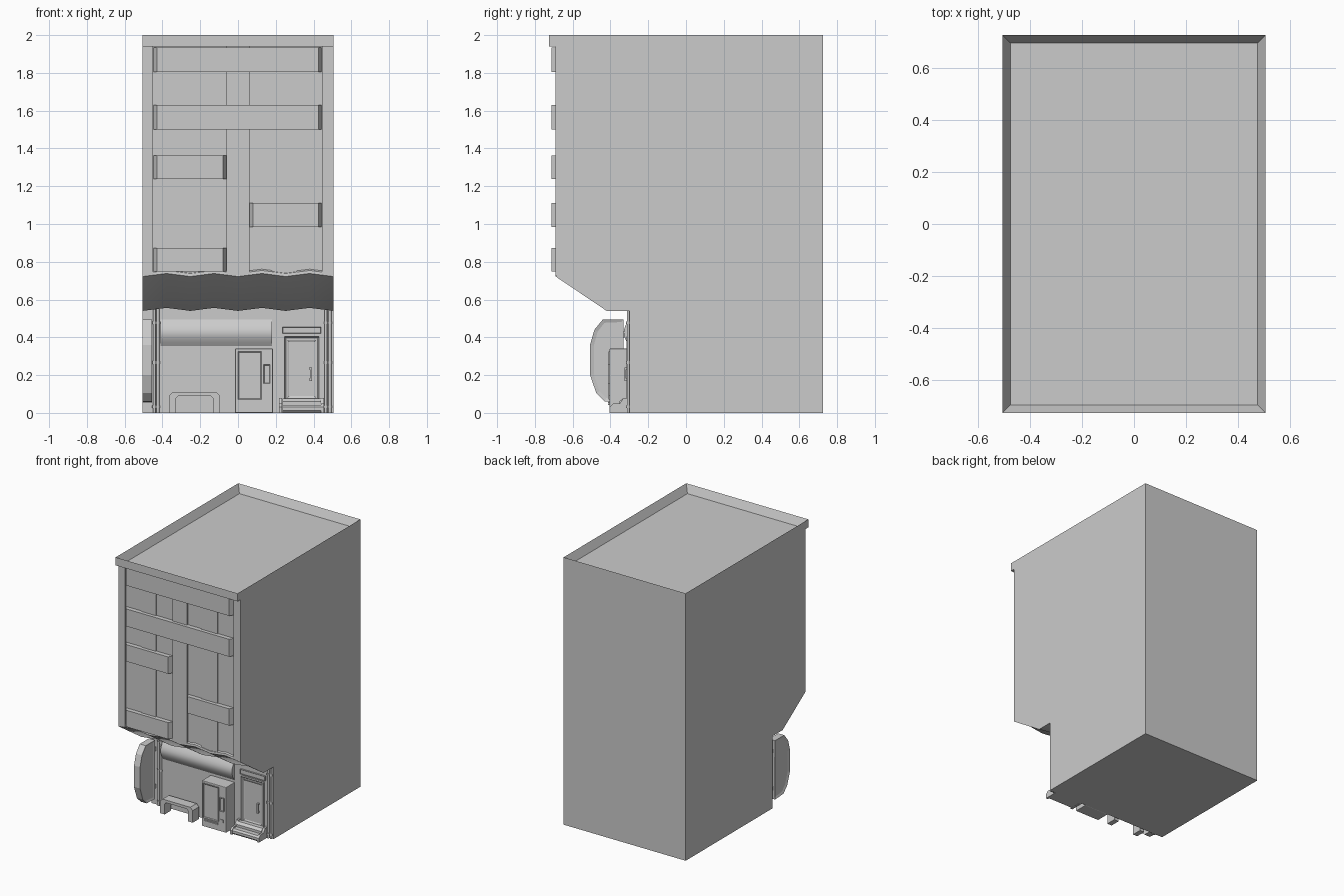
import bpy, bmesh, math

if "Cube" in bpy.data.objects:
    bpy.data.objects.remove(bpy.data.objects["Cube"])

FLOOR_Y = -0.30   # shop front wall plane
W = 0.505         # half width


def finish(name, bm, smooth=None):
    bmesh.ops.recalc_face_normals(bm, faces=bm.faces)
    me = bpy.data.meshes.new(name)
    bm.to_mesh(me)
    bm.free()
    ob = bpy.data.objects.new(name, me)
    bpy.context.collection.objects.link(ob)
    if smooth:
        bpy.context.view_layer.objects.active = ob
        ob.select_set(True)
        bpy.ops.object.shade_smooth_by_angle(angle=math.radians(smooth))
        ob.select_set(False)
    return ob


def sweep(bm, rings):
    """Closed skin through matching point rings, capped at both ends."""
    vs = [[bm.verts.new(p) for p in r] for r in rings]
    n = len(vs[0])
    for a, b in zip(vs, vs[1:]):
        for i in range(n):
            bm.faces.new((a[i], a[(i + 1) % n], b[(i + 1) % n], b[i]))
    caps = [bm.faces.new(vs[0]), bm.faces.new(vs[-1])]
    bmesh.ops.recalc_face_normals(bm, faces=bm.faces)
    return caps


def prism_x(name, yz, x0, x1, smooth=None):
    bm = bmesh.new()
    sweep(bm, [[(x, y, z) for y, z in yz] for x in (x0, x1)])
    return finish(name, bm, smooth)


def prism_y(name, xz, y0, y1):
    bm = bmesh.new()
    sweep(bm, [[(x, y, z) for x, z in xz] for y in (y0, y1)])
    return finish(name, bm)


def box(name, x0, x1, y0, y1, z0, z1, bevel=0.0):
    ob = prism_y(name, [(x0, z0), (x1, z0), (x1, z1), (x0, z1)], y0, y1)
    if bevel:
        m = ob.modifiers.new("bevel", 'BEVEL')
        m.width, m.segments = bevel, 2
    return ob


def frame(name, x0, x1, y0, y1, z0, z1, t, depth):
    """Box whose front face is inset by t and pushed in by depth."""
    bm = bmesh.new()
    caps = sweep(bm, [[(x0, y, z0), (x1, y, z0), (x1, y, z1), (x0, y, z1)] for y in (y0, y1)])
    bmesh.ops.inset_region(bm, faces=[caps[0]], thickness=t)
    bmesh.ops.translate(bm, verts=caps[0].verts, vec=(0, depth, 0))
    return finish(name, bm)


def pipe(name, x, y, z0, z1, r, sides=10):
    bm = bmesh.new()
    ang = [2 * math.pi * i / sides for i in range(sides)]
    sweep(bm, [[(x + r * math.cos(a), y + r * math.sin(a), z) for a in ang] for z in (z0, z1)])
    return finish(name, bm, 50)


# Main block with overhanging upper floors
prism_x("building_body", [(0.725, 0), (0.725, 1.94), (-0.675, 1.94), (-0.675, 0.745),
                          (-0.41, 0.565), (FLOOR_Y, 0.565), (FLOOR_Y, 0)], -W, W)

# Cornice with sunken roof
bm = bmesh.new()
caps = sweep(bm, [[(-W, -0.725, z), (W, -0.725, z), (W, 0.725, z), (-W, 0.725, z)] for z in (1.94, 2.0)])
bmesh.ops.inset_region(bm, faces=[caps[1]], thickness=0.043)
bmesh.ops.translate(bm, verts=caps[1].verts, vec=(0, 0, -0.058))
finish("roof_cornice", bm)

# Corner posts and centre post of the upper facade
for name, x0, x1 in (("left_post", -W, -0.45), ("right_post", 0.445, W), ("centre_post", -0.06, 0.06)):
    box(name, x0, x1, -0.69, -0.66, 0.73, 1.94)

# Vertical cladding boards at alternating depths
edges = [-0.45, -0.32, -0.20, -0.06, 0.06, 0.18, 0.31, 0.445]
for i, (a, b) in enumerate(zip(edges, edges[1:])):
    if i != 3:
        box("cladding_board", a, b, -0.686 if i % 2 else -0.679, -0.66, 0.74, 1.94)

# Horizontal slats with sloping ends
slats = [(-0.45, 0.445, 1.805, 1.935), (-0.45, 0.445, 1.50, 1.63), (-0.45, -0.06, 1.237, 1.363),
         (0.06, 0.445, 0.985, 1.11), (-0.45, -0.06, 0.748, 0.872)]
for x0, x1, z0, z1 in slats:
    bm = bmesh.new()
    sec = [(x0, -0.675), (x0 + 0.02, -0.712), (x1 - 0.02, -0.712), (x1, -0.675)]
    sweep(bm, [[(x, y, z) for x, y in sec] for z in (z0, z1)])
    finish("facade_slat", bm)

# Wavy awning, closed behind against the overhang
bm = bmesh.new()
rings = []
for i in range(9):
    x, w = -W + 2 * W * i / 8, 0.016 * (i % 2)
    sec = [(-0.675, 0.748 + w), (-0.688, 0.738 + w), (-0.69, 0.722 + w), (-0.42, 0.54 + w),
           (FLOOR_Y, 0.54 + w), (FLOOR_Y + 0.01, 0.58), (-0.41, 0.58), (-0.66, 0.75)]
    rings.append([(x, y, z) for y, z in sec])
sweep(bm, rings)
finish("wavy_awning", bm, 40)

# Curved shutter box above the window
arc = [(FLOOR_Y - 0.03 * math.sin(math.pi * t / 8), 0.355 + 0.14 * t / 8) for t in range(9)]
prism_x("shutter_box", arc + [(-0.28, 0.495), (-0.28, 0.355)], -0.41, 0.18, 40)

# Bench with chamfered corners
c = -0.23
half = [(0.135, 0), (0.135, 0.09), (0.115, 0.11)]
inner = [(0.085, 0.09), (0.097, 0.078), (0.097, 0)]
pts = [(c + x, z) for x, z in half] + [(c - x, z) for x, z in reversed(half)]
pts += [(c - x, z) for x, z in reversed(inner)] + [(c + x, z) for x, z in inner]
prism_y("bench", pts, -0.40, -0.325)

# Vending machine
box("machine_cabinet", -0.015, 0.185, -0.405, FLOOR_Y, 0, 0.34, 0.004)
frame("machine_window", 0.0, 0.125, -0.411, -0.40, 0.07, 0.325, 0.008, 0.004)
frame("machine_panel", 0.136, 0.17, -0.413, -0.40, 0.155, 0.255, 0.006, 0.005)
box("machine_button", 0.14, 0.165, -0.411, -0.40, 0.07, 0.092)
for z in (0.043, 0.053):
    box("machine_tray", 0.005, 0.12, -0.412, -0.40, z, z + 0.006)

# Door with jambs, lintel and handle
frame("door_frame", 0.245, 0.43, -0.316, -0.29, 0.05, 0.405, 0.013, 0.012)
frame("door_panel", 0.262, 0.413, -0.309, -0.29, 0.08, 0.385, 0.012, 0.004)
frame("door_transom", 0.235, 0.44, -0.312, -0.29, 0.42, 0.455, 0.004, 0.003)
box("door_handle", 0.382, 0.392, -0.326, -0.318, 0.17, 0.24)
for z in (0.172, 0.23):
    box("handle_mount", 0.376, 0.392, -0.320, -0.30, z, z + 0.009)

# Doorsteps with rounded nosing and side kerbs
prism_x("door_steps", [(FLOOR_Y, 0), (-0.39, 0), (-0.402, 0.012), (-0.402, 0.03), (-0.39, 0.042),
                       (-0.355, 0.042), (-0.355, 0.06), (-0.335, 0.075), (FLOOR_Y, 0.075)], 0.235, 0.44)
for x in (0.218, 0.44):
    prism_x("step_kerb", [(FLOOR_Y, 0), (-0.405, 0), (-0.405, 0.03), (-0.385, 0.05),
                          (-0.35, 0.05), (-0.33, 0.08), (FLOOR_Y, 0.08)], x, x + 0.016)

# Wall pipes with clamp rings
for x in (-0.443, -0.424, 0.465, 0.487):
    pipe("wall_pipe", x, -0.306, 0, 0.55, 0.008)
    for z in (0.025, 0.26, 0.47):
        pipe("pipe_clamp", x, -0.306, z, z + 0.014, 0.011)

# D-shaped hanging sign at the left, recessed on both faces
bm = bmesh.new()
sec = [(-0.33, 0.495), (-0.44, 0.495), (-0.485, 0.44), (-0.508, 0.36), (-0.508, 0.20),
       (-0.475, 0.105), (-0.43, 0.06), (-0.33, 0.055)]
caps = sweep(bm, [[(x, y, z) for y, z in sec] for x in (-W, -0.455)])
rim = bmesh.ops.inset_individual(bm, faces=caps, thickness=0.02, depth=-0.006)
finish("hanging_sign", bm)
for z in (0.12, 0.40):
    box("sign_bracket", -0.49, -0.47, -0.335, -0.29, z, z + 0.03)
